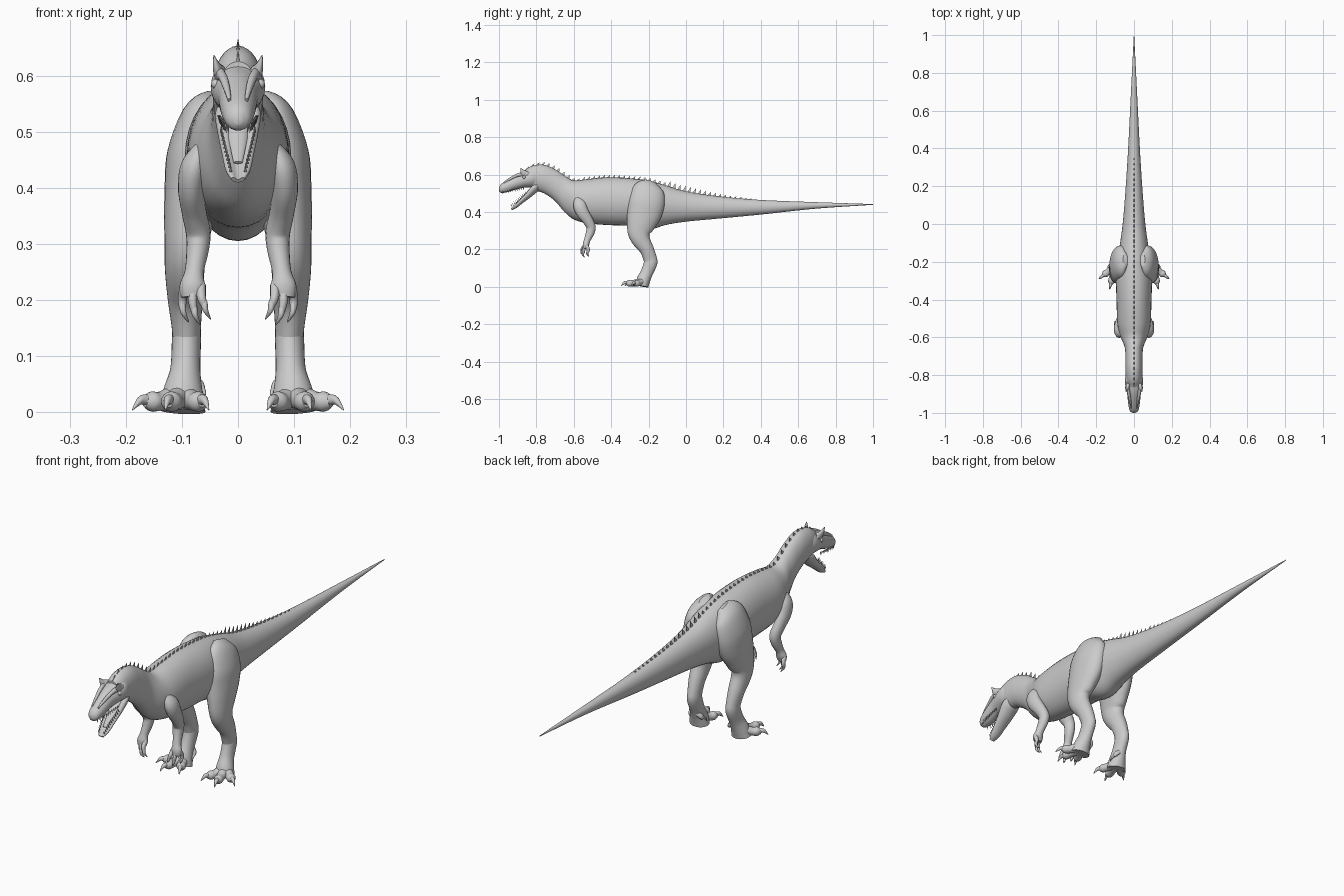
import bpy, bmesh, math
from mathutils import Vector


def smooth_path(pts, sub):
    """Catmull-Rom through stations (x, y, z, half width, half depth)."""
    out = []
    n = len(pts)
    for i in range(n - 1):
        p = [pts[max(i - 1, 0)], pts[i], pts[i + 1], pts[min(i + 2, n - 1)]]
        for k in range(sub):
            t = k / sub
            out.append([0.5 * (2 * b + (c - a) * t + (2 * a - 5 * b + 4 * c - d) * t * t
                               + (3 * b - a - 3 * c + d) * t ** 3) for a, b, c, d in zip(*p)])
    out.append(list(pts[-1]))
    return out


def add_loft(bm, pts, seg=24, sub=5, vertical=False, dent=0.0):
    path = smooth_path(pts, sub)
    pos = [Vector(p[:3]) for p in path]
    rings = []
    for i, p in enumerate(path):
        t = (pos[min(i + 1, len(pos) - 1)] - pos[max(i - 1, 0)]).normalized()
        if vertical:
            t = Vector((0, -1, 0))
        a = Vector((1, 0, 0))
        a = (a - t * a.dot(t)).normalized()
        b = t.cross(a)
        ring = []
        for k in range(seg):
            u, v = math.cos(2 * math.pi * k / seg), math.sin(2 * math.pi * k / seg)
            if dent and v > 0:
                v -= dent * math.exp(-(u / 0.6) ** 2)
            ring.append(bm.verts.new(pos[i] + a * u * max(p[3], .0008) + b * v * max(p[4], .0008)))
        rings.append(ring)
    for r, s in zip(rings, rings[1:]):
        for k in range(seg):
            bm.faces.new((r[k], r[(k + 1) % seg], s[(k + 1) % seg], s[k]))
    bm.faces.new(rings[0])
    bm.faces.new(rings[-1])
    return path


def add_spike(bm, base, tip, rx, ry, seg=6):
    base, tip = Vector(base), Vector(tip)
    ring = [bm.verts.new(base + Vector((rx * math.cos(k * math.tau / seg),
                                        ry * math.sin(k * math.tau / seg), 0))) for k in range(seg)]
    top = bm.verts.new(tip)
    bm.faces.new(ring)
    for k in range(seg):
        bm.faces.new((ring[k], ring[(k + 1) % seg], top))


def finish(name, bm, mirror=False):
    bmesh.ops.recalc_face_normals(bm, faces=bm.faces[:])
    me = bpy.data.meshes.new(name)
    bm.to_mesh(me)
    bm.free()
    ob = bpy.data.objects.new(name, me)
    bpy.context.collection.objects.link(ob)
    if mirror:
        ob.modifiers.new("mirror", 'MIRROR').use_clip = False
    bpy.ops.object.select_all(action='DESELECT')
    ob.select_set(True)
    bpy.context.view_layer.objects.active = ob
    bpy.ops.object.shade_smooth_by_angle(angle=math.radians(50))
    return ob


def side(y, top, bot, hw):
    return (0, y, (top + bot) / 2, hw, (top - bot) / 2)


# Neck, torso and tail
bm = bmesh.new()
body = add_loft(bm, [side(*s) for s in (
    (-.86, .625, .56, .028), (-.82, .647, .52, .042), (-.76, .652, .50, .045),
    (-.70, .628, .458, .045), (-.65, .595, .40, .05), (-.60, .568, .36, .07),
    (-.53, .575, .34, .088), (-.42, .585, .33, .092), (-.30, .58, .325, .095),
    (-.20, .567, .305, .088), (-.11, .543, .33, .075), (0, .51, .348, .06),
    (.18, .483, .365, .045), (.40, .464, .386, .031), (.70, .452, .418, .016),
    (1.0, .442, .438, .001))], seg=32, vertical=True)
finish("body", bm)

# Upper head and snout
bm = bmesh.new()
add_loft(bm, [side(*s) for s in (
    (-1.0, .532, .512, .008), (-.987, .55, .502, .023), (-.95, .575, .507, .031),
    (-.90, .602, .523, .036), (-.86, .616, .53, .045), (-.82, .632, .53, .048),
    (-.775, .62, .54, .034))], vertical=True)
finish("upper_head", bm)

# Lower jaw with hollow floor
bm = bmesh.new()
add_loft(bm, [(0, -.79, .545, .036, .02), (0, -.815, .53, .041, .03), (0, -.845, .497, .036, .024),
              (0, -.88, .463, .029, .017), (0, -.915, .432, .022, .014),
              (0, -.935, .416, .012, .008)], dent=1.2)
finish("lower_jaw", bm)

# Tongue
bm = bmesh.new()
add_loft(bm, [(0, -.82, .53, .02, .008), (0, -.86, .49, .017, .006), (0, -.91, .445, .008, .003)], seg=12)
finish("tongue", bm)

# Teeth along both jaws
bm = bmesh.new()
for i in range(11):
    f = i / 10
    y = -.985 + .115 * f
    add_spike(bm, (.018 + .016 * f ** .6, y, .514 + .016 * f), (.017 + .016 * f ** .6, y + .003, .495 + .02 * f), .003, .004)
    y = -.93 + .075 * f
    z = .428 + .07 * f
    add_spike(bm, (.013 + .017 * f, y, z), (.013 + .017 * f, y - .008, z + .016), .0025, .003)
finish("teeth", bm, True)

# Brow horns, snout ridges and eyes
bm = bmesh.new()
add_loft(bm, [(.03, -.855, .60, .012, .02), (.037, -.872, .613, .008, .014), (.043, -.885, .636, .001, .001)], seg=12)
add_loft(bm, [(.015, -.975, .556, .003, .004), (.02, -.94, .577, .006, .007),
              (.027, -.90, .597, .008, .009), (.034, -.86, .603, .008, .012),
              (.038, -.83, .60, .003, .005)], seg=12)
finish("brow_horn", bm, True)
bm = bmesh.new()
bmesh.ops.create_uvsphere(bm, u_segments=16, v_segments=10, radius=.009)
bmesh.ops.translate(bm, verts=bm.verts[:], vec=(.039, -.865, .585))
finish("eye", bm, True)

# Row of spines from head to tail
bm = bmesh.new()
y = -.85
while y < .34:
    a = min((p for p in body), key=lambda p: abs(p[1] - y))
    j = min(body.index(a), len(body) - 2)
    if a[1] > y:
        j -= 1
    j = max(j, 0)
    p, q = body[j], body[j + 1]
    f = (y - p[1]) / (q[1] - p[1])
    top = (p[2] + p[4]) * (1 - f) + (q[2] + q[4]) * f
    h = .014 if y < -.1 else .027 * max(.2, 1 - max(0, y) / .38)
    add_spike(bm, (0, y, top - .006), (0, y + .012, top + h), .004, .012)
    y += .027
finish("back_spines", bm)

# Hind leg: thigh, shin and upper foot
bm = bmesh.new()
add_loft(bm, [(.045, -.19, .56, .015, .035), (.063, -.20, .525, .038, .08), (.074, -.21, .46, .052, .097),
              (.08, -.222, .40, .051, .094), (.088, -.24, .34, .044, .078), (.094, -.25, .29, .037, .062),
              (.095, -.24, .25, .035, .049), (.094, -.21, .20, .031, .038), (.092, -.192, .15, .026, .036),
              (.092, -.19, .125, .026, .036), (.094, -.21, .075, .027, .033),
              (.098, -.228, .035, .036, .036), (.10, -.235, .003, .042, .034)], seg=28)
finish("hind_leg", bm, True)

# Toes with claws
bm = bmesh.new()
claws = bmesh.new()
for ex, ey in ((.066, -.298), (.122, -.315), (.162, -.272)):
    s, e = Vector((.10, -.225, 0)), Vector((ex, ey, 0))
    d = (e - s).normalized()
    m = s.lerp(e, .6)
    add_loft(bm, [(s.x, s.y, .03, .024, .025), (m.x, m.y, .02, .018, .017), (e.x - d.x * .01, e.y - d.y * .01, .019, .018, .018),
                  (e.x + d.x * .005, e.y + d.y * .005, .019, .008, .01)], seg=16)
    c, g = e + d * .015, e + d * .033
    add_loft(claws, [(e.x, e.y, .022, .009, .01), (c.x, c.y, .021, .007, .008), (g.x, g.y, .004, .001, .001)], seg=12)
add_loft(bm, [(.088, -.195, .065, .012, .012), (.07, -.20, .05, .009, .011), (.064, -.208, .04, .006, .007)], seg=12)
add_loft(claws, [(.065, -.205, .043, .006, .006), (.061, -.22, .035, .004, .004), (.06, -.228, .022, .001, .001)], seg=12)
finish("toes", bm, True)
finish("toe_claws", claws, True)

# Foreleg arm
bm = bmesh.new()
add_loft(bm, [(.062, -.578, .475, .012, .018), (.078, -.57, .44, .023, .034), (.083, -.555, .40, .024, .034),
              (.078, -.525, .355, .022, .028), (.071, -.508, .32, .022, .025), (.072, -.512, .29, .02, .023),
              (.078, -.528, .25, .017, .017), (.081, -.535, .225, .023, .017), (.081, -.538, .205, .02, .013)], seg=20)
finish("arm", bm, True)

# Fingers with claws
bm = bmesh.new()
claws = bmesh.new()
for x0, x1, y1, z1 in ((.066, .06, -.555, .19), (.08, .078, -.548, .18), (.095, .099, -.525, .185)):
    add_loft(bm, [(x0, -.536, .225, .009, .01), ((x0 + x1) / 2 + .002, y1 + .002, (z1 + .22) / 2, .008, .009),
                  (x1, y1, z1, .006, .007)], seg=12)
    add_loft(claws, [(x1, y1, z1 + .006, .006, .007), (x1 - .002, y1 - .003, z1 - .008, .005, .006),
                     (x1 - .011, y1 + .006, z1 - .024, .001, .001)], seg=10)
finish("fingers", bm, True)
finish("finger_claws", claws, True)
